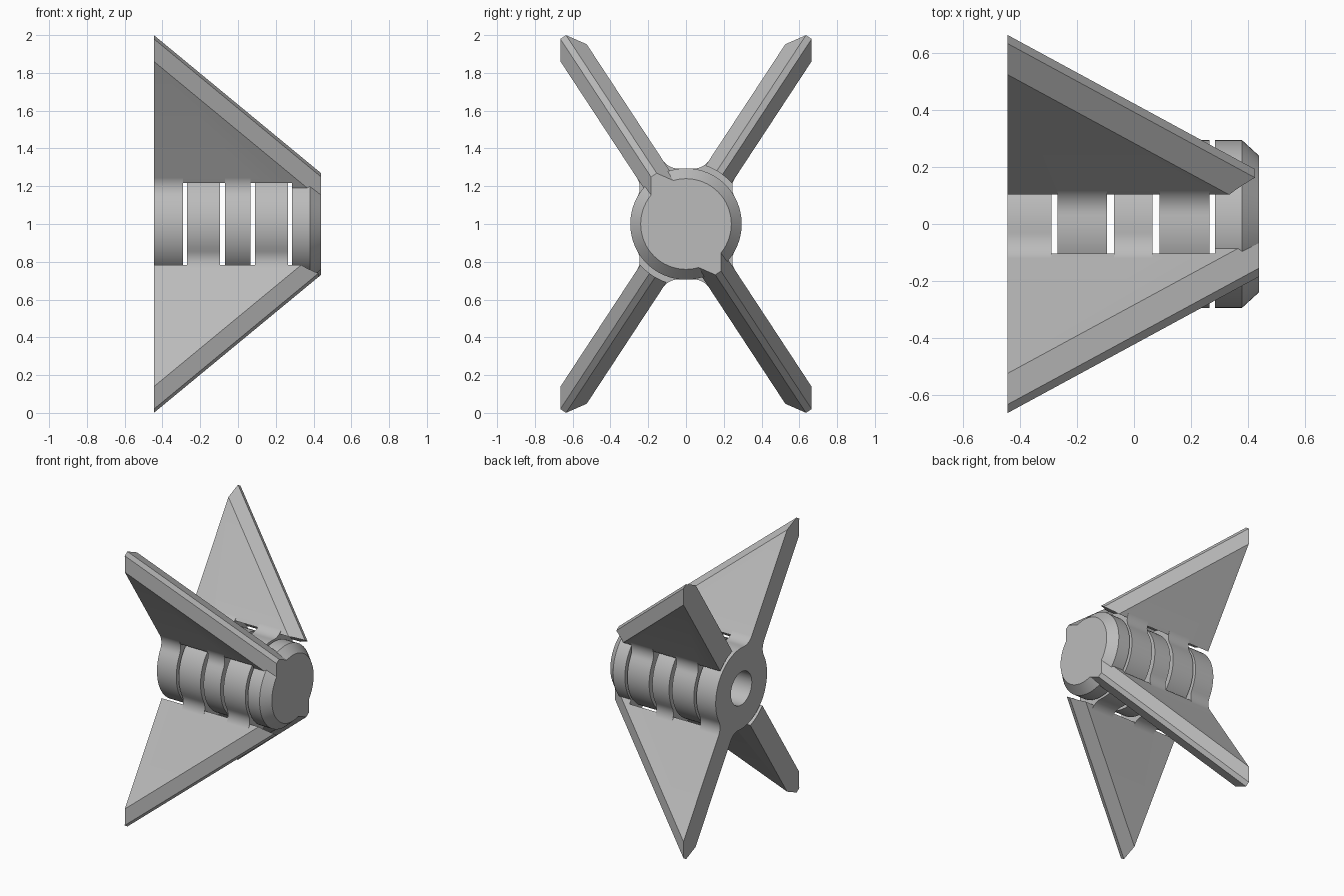
import bpy, bmesh
from math import sin, cos, pi, radians, sqrt, atan2

cube = bpy.data.objects.get("Cube")
if cube:
    bpy.data.objects.remove(cube)

grey = bpy.data.materials.new("plain grey")
grey.use_nodes = True
colour = (0.5, 0.5, 0.5, 1)
grey.diffuse_color = colour
grey.node_tree.nodes["Principled BSDF"].inputs["Base Color"].default_value = colour

BACK, FRONT = -0.445, 0.44
HUB, BORE, CLEAR = 0.295, 0.12, 0.325
HALF, FILLET = 0.083, 0.1
LEAN = radians(56.7)


def loft(name, sections):
    """Solid through matching (x, [(y, z), ...]) sections along the hinge axis."""
    bm = bmesh.new()
    rings = [[bm.verts.new((x, y, z + 1)) for y, z in pts] for x, pts in sections]
    for a, b in zip(rings, rings[1:]):
        for i in range(len(a)):
            j = (i + 1) % len(a)
            bm.faces.new((a[i], a[j], b[j], b[i]))
    bm.faces.new(rings[0][::-1])
    bm.faces.new(rings[-1])
    bmesh.ops.recalc_face_normals(bm, faces=bm.faces)
    mesh = bpy.data.meshes.new(name)
    bm.to_mesh(mesh)
    bm.free()
    mesh.materials.append(grey)
    obj = bpy.data.objects.new(name, mesh)
    bpy.context.collection.objects.link(obj)
    return obj


def circle(r, n=64):
    return [(r * cos(2 * pi * i / n), r * sin(2 * pi * i / n)) for i in range(n)]


def turn(points, angle):
    c, s = cos(angle), sin(angle)
    return [(u * c - v * s, u * s + v * c) for u, v in points]


def both_ends(points):
    return points + [(-u, -v) for u, v in points]


def rod(name, x0, x1, r):
    return loft(name, [(x0, circle(r)), (x1, circle(r))])


def blade_section(reach):
    """Flat plate with a narrow bevelled edge at both ends."""
    return both_ends([(reach - 0.1, -HALF), (reach, -0.018),
                      (reach, 0.018), (reach - 0.1, HALF)])


def knuckle_section():
    """Round barrel blended into both blades by concave fillets."""
    half = HALF - 0.0003
    cv = half + FILLET
    cu = sqrt((HUB + FILLET) ** 2 - cv ** 2)
    spread = atan2(cv, cu)
    sweep = pi / 2 - spread
    side = [(cu + FILLET * cos(-pi / 2 - sweep * i / 8),
             cv + FILLET * sin(-pi / 2 - sweep * i / 8)) for i in range(9)]
    span = pi - 2 * spread
    barrel = [(HUB * cos(spread + span * i / 24), HUB * sin(spread + span * i / 24))
              for i in range(1, 24)]
    far = [(-u, v) for u, v in reversed(side)]
    return both_ends(side + barrel + far)


def combine(target, other, operation):
    mod = target.modifiers.new(operation.lower(), "BOOLEAN")
    mod.operation, mod.object, mod.solver = operation, other, "EXACT"
    bpy.context.view_layer.update()
    graph = bpy.context.evaluated_depsgraph_get()
    mesh = bpy.data.meshes.new_from_object(target.evaluated_get(graph))
    target.modifiers.clear()
    target.data = mesh
    bpy.data.objects.remove(other)


def hinge_leaf(name, angle, windows, knuckles, cap=False):
    # opposed pair of tapering blades
    leaf = loft(name, [(BACK, turn(blade_section(1.184), angle)),
                       (FRONT, turn(blade_section(0.31), angle))])
    # clearance around the other leaf's knuckles
    for x0, x1 in windows:
        combine(leaf, rod("window", x0, x1, CLEAR), "DIFFERENCE")
    # own knuckles
    section = turn(knuckle_section(), angle)
    for x0, x1 in knuckles:
        combine(leaf, loft("knuckle", [(x0, section), (x1, section)]), "UNION")
    # chamfered closed nose
    if cap:
        nose = loft("nose", [(0.285, circle(HUB)), (0.38, circle(HUB)),
                             (FRONT, circle(0.24))])
        combine(leaf, nose, "UNION")
    # pin bore
    combine(leaf, rod("bore", -0.6, 0.288, BORE), "DIFFERENCE")
    bpy.ops.object.select_all(action="DESELECT")
    leaf.select_set(True)
    bpy.context.view_layer.objects.active = leaf
    bpy.ops.object.shade_smooth_by_angle(angle=radians(25))


hinge_leaf("capped_blade_pair", pi - LEAN,
           [(-0.29, -0.07), (0.065, 0.285)],
           [(BACK, -0.29), (-0.07, 0.065)], cap=True)
hinge_leaf("inner_blade_pair", LEAN,
           [(-0.6, -0.27), (-0.095, 0.09), (0.265, 0.6)],
           [(-0.27, -0.095), (0.09, 0.265)])
